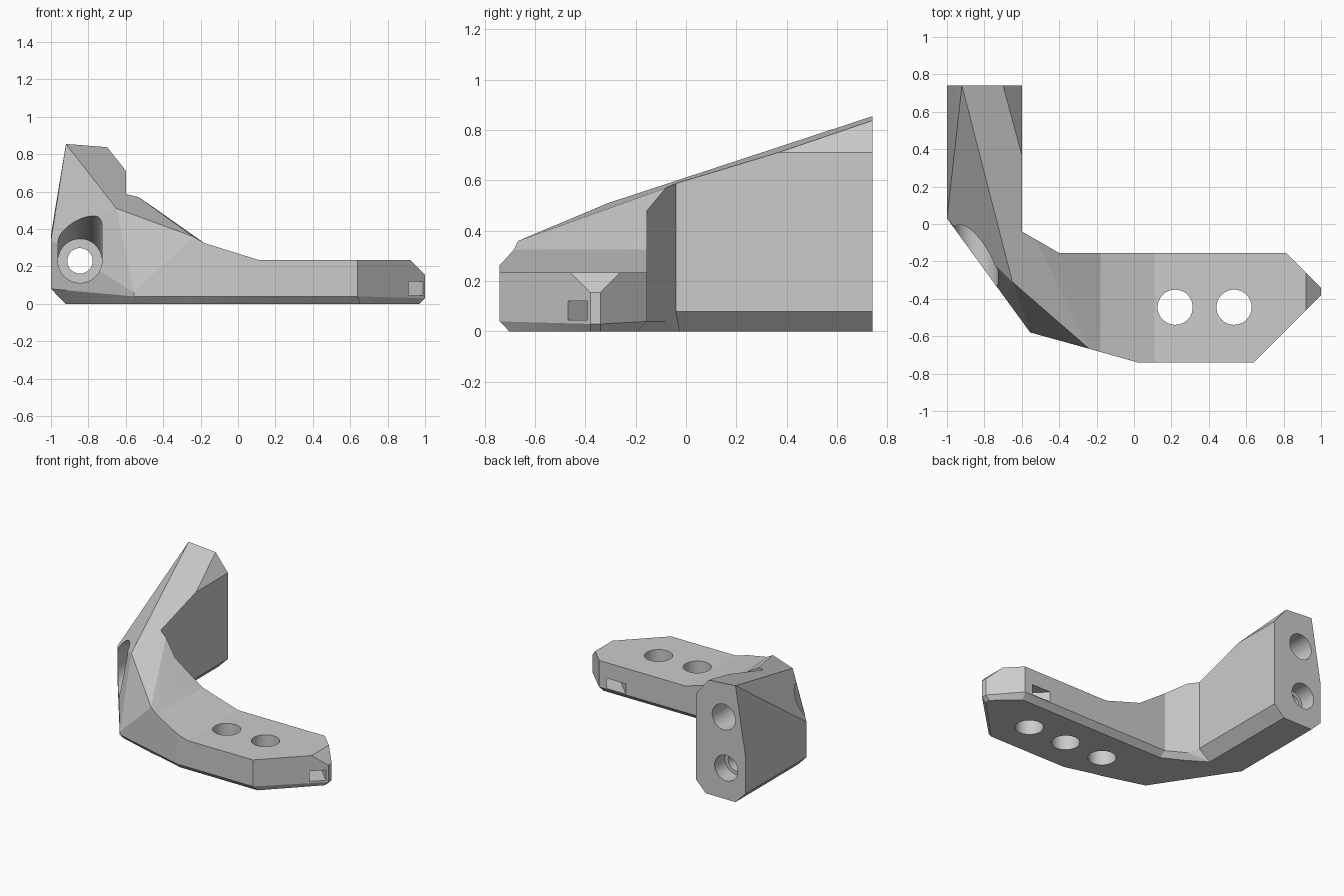
import bpy
import bmesh
import math
from mathutils import Vector, Matrix

if "Cube" in bpy.data.objects:
    bpy.data.objects.remove(bpy.data.objects["Cube"], do_unlink=True)

# One plain grey for the whole part
grey = bpy.data.materials.new("plain grey")
grey.use_nodes = True
tone = (0.6, 0.6, 0.6, 1)
grey.diffuse_color = tone
grey.node_tree.nodes["Principled BSDF"].inputs["Base Color"].default_value = tone


def make_object(name, bm):
    bmesh.ops.recalc_face_normals(bm, faces=bm.faces[:])
    mesh = bpy.data.meshes.new(name)
    bm.to_mesh(mesh)
    bm.free()
    mesh.materials.append(grey)
    obj = bpy.data.objects.new(name, mesh)
    bpy.context.collection.objects.link(obj)
    return obj


def section(outer, inner, chamfer, tops, inset=None):
    """Closed ring: outer foot, four roof points, inner foot."""
    a, b = Vector(outer), Vector(inner)
    step = (b - a).normalized() * chamfer
    foot_a = a + (inset or step)
    foot_b = b + (inset or -step)
    return [(*foot_a, 0), (*a, chamfer), *tops, (*b, chamfer), (*foot_b, 0)]


def slab(outer, inner, chamfer, height, inset=None):
    """Section with a flat top."""
    a, b = (*outer, height), (*inner, height)
    return section(outer, inner, chamfer, [a, a, b, b], inset)


# Sections from the upright end, round the corner, to the flat tip
end_out, end_in = (-1, 0.74), (-0.6, 0.74)
peak = (-0.92, 0.74, 0.855)
shoulder = (-1, 0.74, 0.37)
bend = (-0.6, 0.37, 0.712)
ridge = (-0.65, -0.31, 0.51)
nook, slope, heel = (-0.6, -0.04, 0.588), (-0.53, -0.08, 0.57), (-0.4, -0.155, 0.48)
brow = (-0.24, -0.667, 0.36)
back, front = -0.155, -0.74
thick, deep, thin = 0.235, 0.08, 0.04

sections = [
    section(end_out, end_in, deep,
            [shoulder, peak, (-0.7, 0.74, 0.838), (-0.6, 0.74, 0.712)]),
    section(end_out, end_in, deep, [shoulder, peak, bend, bend]),
    section((-1, 0.03), nook[:2], deep, [(-1, 0.03, 0.34), ridge, nook, nook]),
    section((-0.555, -0.58), slope[:2], thin,
            [(-0.555, -0.58, 0.06), ridge, slope, slope]),
    section(brow[:2], heel[:2], thin, [brow, brow, heel, heel]),
    slab((-0.18, -0.684), (-0.18, back), thin, 0.325),
    slab((0.02, front), (0.02, back), thin, 0.263),
    slab((0.11, front), (0.11, back), thin, thick),
    slab((0.64, front), (0.815, back), thin, thick),
    slab((1, -0.38), (1, -0.34), 0.03, thick, Vector((-0.03, 0))),
]

bm = bmesh.new()
shared = {}


def vert(p):
    key = tuple(round(c, 4) for c in p)
    if key not in shared:
        shared[key] = bm.verts.new(p)
    return shared[key]


def face(points):
    corners = list(dict.fromkeys(vert(p) for p in points))
    if len(corners) > 2:
        bm.faces.new(corners)


for a, b in zip(sections, sections[1:]):
    for j in range(len(a)):
        k = (j + 1) % len(a)
        face([a[j], a[k], b[j]])
        face([a[k], b[k], b[j]])
face(sections[0])
face(sections[-1])

# Sloped cut on the top of the tip
cut = bmesh.ops.bisect_plane(
    bm, geom=bm.verts[:] + bm.edges[:] + bm.faces[:],
    plane_co=(1, 0, 0.155), plane_no=(1, 0, 1), clear_outer=True)
rim = [e for e in cut["geom_cut"] if isinstance(e, bmesh.types.BMEdge)]
bmesh.ops.holes_fill(bm, edges=rim, sides=0)
bmesh.ops.dissolve_limit(bm, angle_limit=math.radians(0.2),
                         verts=bm.verts[:], edges=bm.edges[:])
bmesh.ops.triangulate(bm, faces=bm.faces[:])
bracket = make_object("corner_bracket", bm)


def carve(name, bm):
    cutter = make_object(name, bm)
    mod = bracket.modifiers.new(name, "BOOLEAN")
    mod.operation = "DIFFERENCE"
    mod.solver = "EXACT"
    mod.object = cutter
    bpy.context.view_layer.objects.active = bracket
    bpy.ops.object.modifier_apply(modifier=name)
    bpy.data.objects.remove(cutter, do_unlink=True)


def drill(name, start, end, radius):
    start, end = Vector(start), Vector(end)
    axis = end - start
    turn = axis.to_track_quat("Z", "Y").to_matrix().to_4x4()
    bm = bmesh.new()
    bmesh.ops.create_cone(
        bm, cap_ends=True, segments=48, radius1=radius, radius2=radius,
        depth=axis.length, matrix=Matrix.Translation((start + end) / 2) @ turn)
    carve(name, bm)


# Holes in the flat arm: two through, one blind from below
wide = 0.094
for i, top in enumerate((1, 1, 0.2)):
    x = 0.535 - 0.315 * i
    drill(f"arm_hole_{i}", (x, -0.445, -0.1), (x, -0.445, top), wide)

# Long bolt hole, its socket, and the blind hole above it
bolt_x, bolt_z = -0.845, 0.23
drill("bolt_hole", (bolt_x, -1, bolt_z), (bolt_x, 1, bolt_z), 0.068)
drill("bolt_socket", (bolt_x, 0.62, bolt_z), (bolt_x, 1, bolt_z), wide)
drill("upper_hole", (-0.825, 0.4, 0.6), (-0.825, 1, 0.6), wide)

# Bolt head pocket with a rising ceiling
bm = bmesh.new()
for y, lift in ((0.2, 0), (-0.8, 0), (-0.8, 0.41)):
    for i in range(48):
        t = math.tau * i / 48
        bm.verts.new((bolt_x + 0.118 * math.cos(t), y,
                      bolt_z + lift + 0.118 * math.sin(t)))
hull = bmesh.ops.convex_hull(bm, input=bm.verts[:])
bmesh.ops.delete(bm, geom=list(set(hull["geom_interior"])), context="VERTS")
carve("head_pocket", bm)

# Square slot running diagonally through the tip
bm = bmesh.new()
bmesh.ops.create_cube(
    bm, size=1,
    matrix=Matrix.Translation((0.815, -0.295, 0.083))
    @ Matrix.Rotation(math.radians(45), 4, "Z")
    @ Matrix.Diagonal((0.11, 0.8, 0.075, 1)))
carve("tip_slot", bm)

bpy.ops.object.select_all(action="DESELECT")
bracket.select_set(True)
bpy.context.view_layer.objects.active = bracket
bpy.ops.object.shade_smooth_by_angle(angle=math.radians(12))
